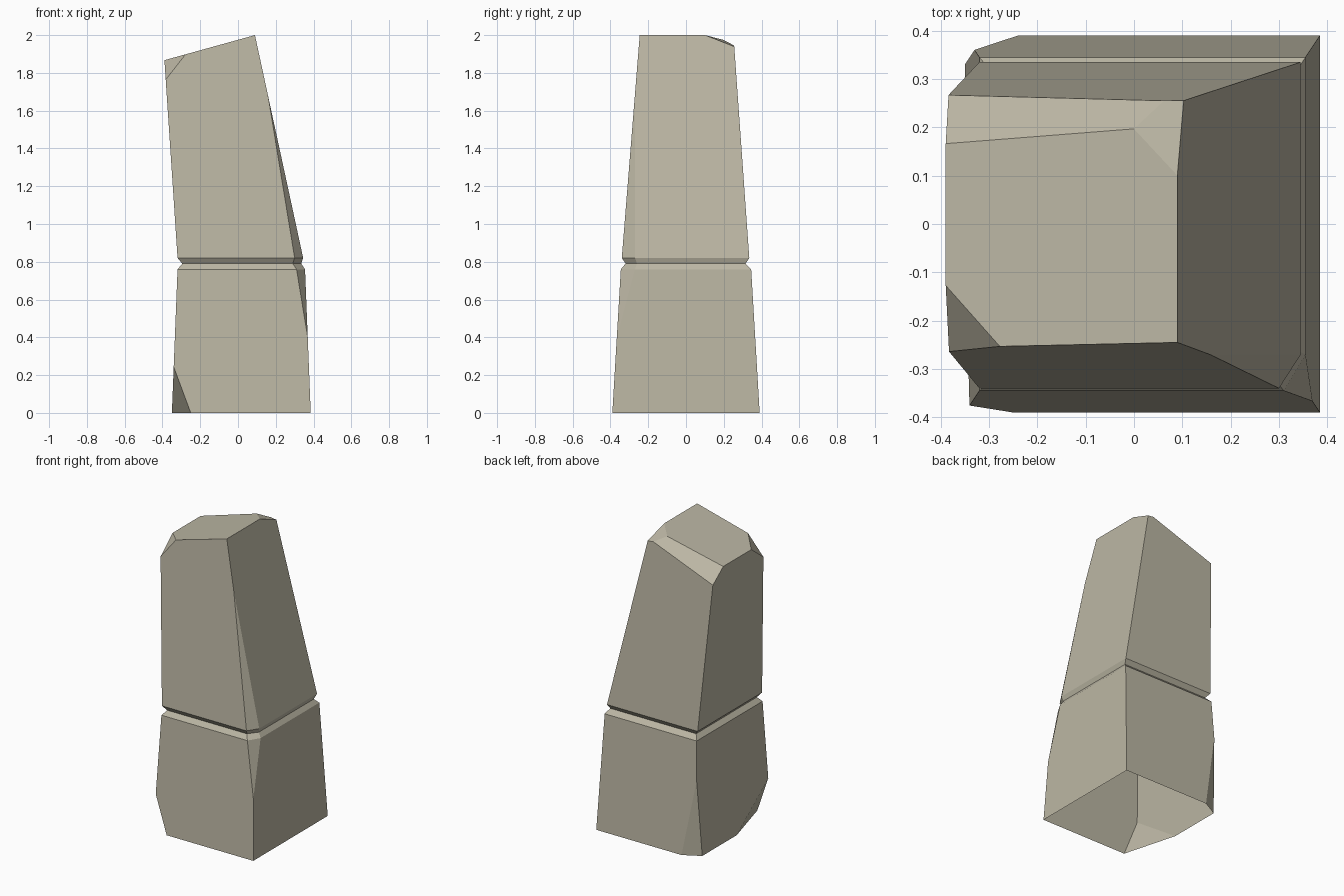
import bpy, bmesh
from mathutils import Vector

if "Cube" in bpy.data.objects:
    bpy.data.objects.remove(bpy.data.objects["Cube"], do_unlink=True)

# One warm grey stone colour
stone = bpy.data.materials.new("warm_grey_stone")
stone.use_nodes = True
colour = (0.50, 0.47, 0.37, 1)
stone.diffuse_color = colour
shader = next(n for n in stone.node_tree.nodes if n.type == "BSDF_PRINCIPLED")
shader.inputs["Base Color"].default_value = colour
shader.inputs["Roughness"].default_value = 0.9


def outline(x0, x1, y0, y1, z, cx=0, cy=0):
    """Rectangle, optionally with its front +x corner cut off."""
    corner = [(x1 - cx, y0, z), (x1, y0 + cy, z)] if cx else [(x1, y0, z)]
    return [(x0, y0, z)] + corner + [(x1, y1, z), (x0, y1, z)]


def loft(bm, outlines):
    rings = [[bm.verts.new(p) for p in ring] for ring in outlines]
    for low, high in zip(rings, rings[1:]):
        for i in range(len(low)):
            j = (i + 1) % len(low)
            bm.faces.new((low[i], low[j], high[j], high[i]))
    return rings


def chip(bm, a, b, c):
    """Slice away the stone outside the plane through three points."""
    a, b, c = Vector(a), Vector(b), Vector(c)
    normal = (b - a).cross(c - a).normalized()
    centre = sum((v.co for v in bm.verts), Vector()) / len(bm.verts)
    if normal.dot(a - centre) < 0:
        normal.negate()
    cut = bmesh.ops.bisect_plane(
        bm, geom=bm.verts[:] + bm.edges[:] + bm.faces[:], dist=1e-5,
        plane_co=a, plane_no=normal, clear_outer=True)["geom_cut"]
    edges = [e for e in cut if isinstance(e, bmesh.types.BMEdge)]
    bmesh.ops.edgenet_fill(bm, edges=edges)


def finish(name, bm):
    mesh = bpy.data.meshes.new(name)
    bm.to_mesh(mesh)
    bm.free()
    mesh.materials.append(stone)
    obj = bpy.data.objects.new(name, mesh)
    bpy.context.collection.objects.link(obj)


def chipped_block(name, low, high, chips, open_levels):
    bm = bmesh.new()
    rings = loft(bm, [low, high])
    for ring in rings:
        bm.faces.new(ring)
    for points in chips:
        chip(bm, *points)
    bmesh.ops.recalc_face_normals(bm, faces=bm.faces[:])
    # Leave the hidden ends open
    ends = [f for f in bm.faces for z in open_levels
            if all(abs(v.co.z - z) < 1e-4 for v in f.verts)]
    bmesh.ops.delete(bm, geom=ends, context="FACES")
    finish(name, bm)


# Lower stone: worn bottom corners and a chipped front edge
chipped_block(
    "lower_stone",
    outline(-.35, .385, -.39, .39, 0),
    outline(-.32, .355, -.345, .345, .76),
    [((-.25, -.39, 0), (-.35, -.03, 0), (-.339, -.376, .24)),
     ((-.24, .39, 0), (-.35, .33, 0), (-.33, .36, .5)),
     ((.369, -.366, .4), (.31, -.345, .76), (.355, -.27, .76))],
    (0, .76))

# Groove between the stones
bm = bmesh.new()
loft(bm, [outline(-.32, .355, -.345, .345, .76, .045, .075),
          outline(-.295, .335, -.32, .315, .79, .045, .06),
          outline(-.32, .345, -.34, .335, .82, .045, .07)])
finish("groove", bm)

# Upper stone: slanted top, sloped back lip, chipped corners and edge
chipped_block(
    "upper_stone",
    outline(-.32, .345, -.34, .335, .82),
    outline(-.405, .068, -.237, .244, 2.1),
    [((-.387, 0, 1.868), (.09, 0, 2), (.09, .1, 2)),
     ((.155, -.27, 1.7), (.3, -.34, .82), (.345, -.27, .82)),
     ((-.385, .165, 1.87), (0, .197, 1.975), (-.385, .255, 1.79)),
     ((0, .197, 1.975), (.09, .1, 2), (.1, .255, 1.94)),
     ((-.387, -.13, 1.868), (-.28, -.25, 1.898), (-.382, -.258, 1.77))],
    (.82,))
